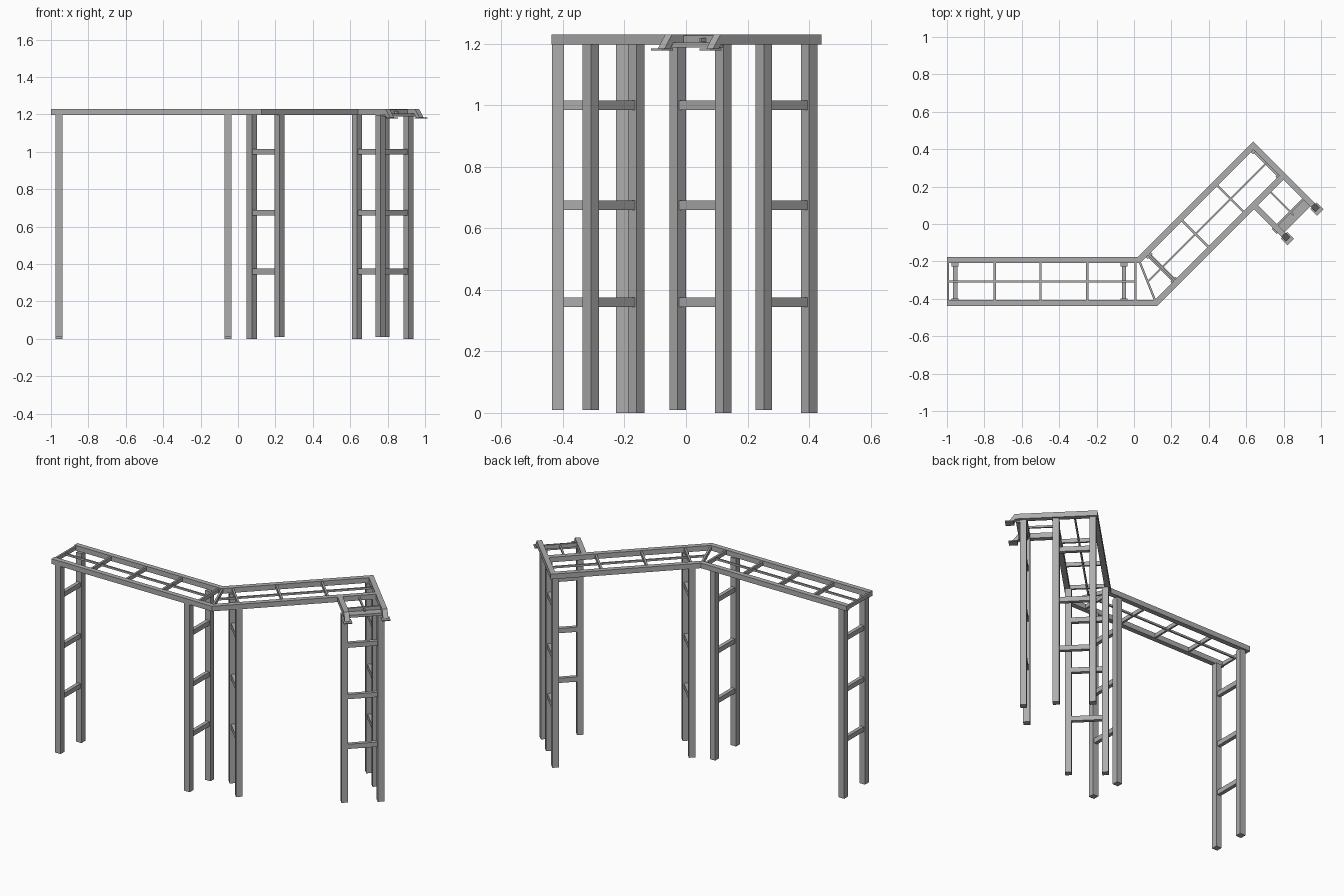
import bpy, bmesh
from mathutils import Vector

cube = bpy.data.objects.get("Cube")
if cube:
    bpy.data.objects.remove(cube, do_unlink=True)

steel = bpy.data.materials.new("grey_steel")
steel.use_nodes = True
colour = (0.42, 0.42, 0.42, 1)
steel.diffuse_color = colour
steel.node_tree.nodes["Principled BSDF"].inputs["Base Color"].default_value = colour


def diag(u, v):
    """Point along (u) and across (v) the angled section."""
    return Vector((u + v, u - v)) * 0.5 ** 0.5


def beam(name, path, width, z0, z1, lean=Vector((0, 0))):
    """Rectangular beam along a flat path with mitred corners; lean shifts its base."""
    pts = [Vector(p) for p in path]
    dirs = [(b - a).normalized() for a, b in zip(pts, pts[1:])]
    bm = bmesh.new()
    rings = []
    for i, p in enumerate(pts):
        d0, d1 = dirs[max(i - 1, 0)], dirs[min(i, len(dirs) - 1)]
        n0 = Vector((-d0.y, d0.x))
        n = (n0 + Vector((-d1.y, d1.x))).normalized()
        off = n * (width / 2 / n.dot(n0))
        low = p + lean
        rings.append([bm.verts.new((*q, z)) for q, z in
                      ((low - off, z0), (low + off, z0), (p + off, z1), (p - off, z1))])
    for a, b in zip(rings, rings[1:]):
        for k in range(4):
            m = (k + 1) % 4
            bm.faces.new((a[k], a[m], b[m], b[k]))
    bm.faces.new(rings[0])
    bm.faces.new(rings[-1])
    bmesh.ops.recalc_face_normals(bm, faces=bm.faces)
    mesh = bpy.data.meshes.new(name)
    bm.to_mesh(mesh)
    bm.free()
    mesh.materials.append(steel)
    obj = bpy.data.objects.new(name, mesh)
    bpy.context.scene.collection.objects.link(obj)


BASE, TOP, RAIL, POST = 1.198, 1.23, 0.031, 0.038


def ladder(name, a, b, lift_a, lift_b):
    """Two posts joined by three rungs."""
    a, b = Vector(a), Vector(b)
    half = (b - a).normalized() * POST / 2
    for tag, p, lift in (("first", a, lift_a), ("second", b, lift_b)):
        beam(f"{name}_{tag}_post", (p - half, p + half), POST, lift, BASE)
    for z in (0.36, 0.675, 1.0):
        beam(f"{name}_rung", (a + half, b - half), 0.023, z - 0.015, z + 0.015)


# Main side rails
BACK_Y, FRONT_Y = -0.193, -0.422
V0, V1, U_END, U_BRANCH, V_TIP = 0.155, 0.382, 0.748, 0.525, 0.60
S = 2 ** 0.5
back_corner = (BACK_Y + V0 * S, BACK_Y)
front_corner = (FRONT_Y + V1 * S, FRONT_Y)
beam("back_and_end_rail", ((-1, BACK_Y), back_corner, diag(U_END, V0), diag(U_END, V_TIP)),
     RAIL, BASE, TOP)
beam("front_rail", ((-1, FRONT_Y), front_corner, diag(U_END - RAIL / 2, V1)), RAIL, BASE, TOP)
beam("branch_rail", (diag(U_BRANCH, V1 + RAIL / 2), diag(U_BRANCH, V_TIP)), RAIL, BASE, TOP)

# Crossbars and centre rods of the straight section
for x in (-0.994, -0.745, -0.5, -0.25, 0.008):
    beam("straight_crossbar", ((x, FRONT_Y + RAIL / 2), (x, BACK_Y - RAIL / 2)), 0.012, 1.202, 1.226)
beam("straight_centre_rod", ((-1, -0.307), (0.008, -0.307)), 0.01, 1.206, 1.218)
beam("corner_crossbar", (back_corner, front_corner), 0.012, 1.202, 1.226)

# Crossbars and centre rods of the angled section and its branch
for u in (-0.06, 0.195, 0.46):
    beam("angled_crossbar", (diag(u, V0 + RAIL / 2), diag(u, V1 - RAIL / 2)), 0.012, 1.202, 1.226)
beam("angled_centre_rod", (diag(-0.164, 0.27), diag(U_END, 0.27)), 0.01, 1.206, 1.218)
beam("branch_centre_rod", (diag(0.637, V1), diag(0.637, 0.57)), 0.01, 1.206, 1.218)
beam("branch_crossbar", (diag(U_BRANCH, 0.545), diag(U_END, 0.545)), 0.012, 1.202, 1.226)
beam("branch_lower_beam", (diag(0.52, 0.575), diag(0.745, 0.575)), 0.05, 1.188, 1.204)

# Sloping tips with foot plates
for u in (U_BRANCH, U_END):
    beam("branch_tip", (diag(u, V_TIP - 0.022), diag(u, V_TIP + 0.005)), RAIL, 1.183, TOP,
         diag(0, 0.035))
    beam("tip_foot_plate", (diag(u, 0.61), diag(u, 0.66)), 0.05, 1.178, 1.184)

# Ladder supports
for x in (-0.956, -0.053):
    ladder("straight_ladder", (x, -0.416), (x, -0.208), 0.01, 0)
ladder("corner_ladder", diag(-0.062, 0.166), diag(-0.062, 0.375), 0, 0.01)
ladder("end_ladder", diag(0.733, 0.167), diag(0.733, 0.375), 0, 0.01)
ladder("branch_ladder", diag(0.731, 0.559), diag(0.52, 0.559), 0, 0.01)
